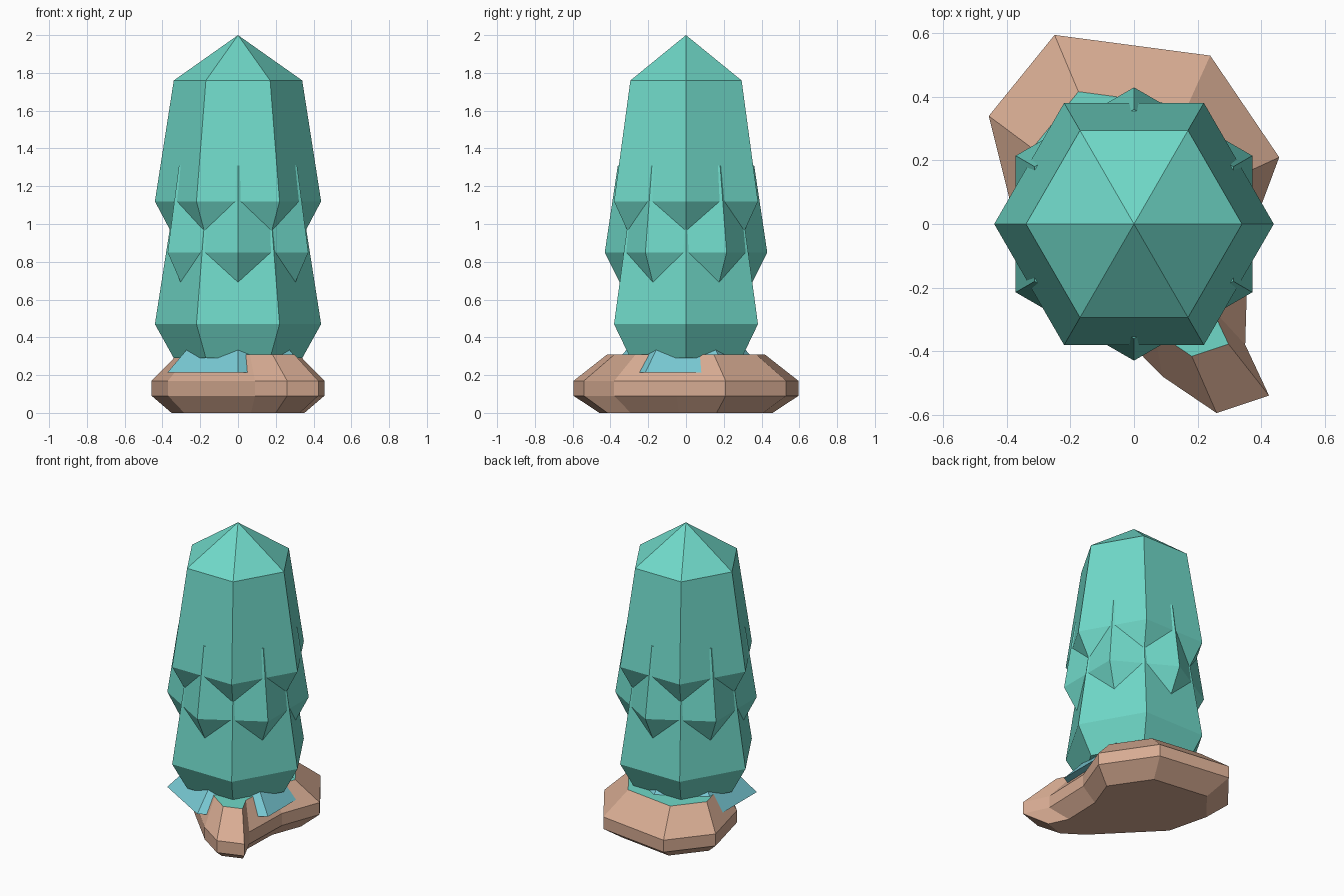
import bpy, math

if "Cube" in bpy.data.objects:
    bpy.data.objects.remove(bpy.data.objects["Cube"])


def material(name, rgb):
    m = bpy.data.materials.new(name)
    m.diffuse_color = (*rgb, 1)
    m.use_nodes = True
    m.node_tree.nodes["Principled BSDF"].inputs["Base Color"].default_value = m.diffuse_color
    return m


TEAL = material("teal crystal", (0.16, 0.69, 0.58))
BLUE = material("pale blue crystal", (0.19, 0.59, 0.66))
CLAY = material("clay stone", (0.68, 0.41, 0.29))


def loft(name, rings, mats, tip=None):
    """Skin equal-length rings of points, capping the ends or closing to a tip."""
    n = len(rings[0])
    verts = [p for ring in rings for p in ring]
    faces = [list(range(n))[::-1]]
    for k in range(len(rings) - 1):
        for i in range(n):
            j = (i + 1) % n
            faces.append([k * n + i, k * n + j, (k + 1) * n + j, (k + 1) * n + i])
    last = (len(rings) - 1) * n
    if tip:
        verts.append(tip)
        faces += [[last + i, last + (i + 1) % n, last + n] for i in range(n)]
    else:
        faces.append([last + i for i in range(n)])
    mesh = bpy.data.meshes.new(name)
    mesh.from_pydata(verts, [], faces)
    for m in mats:
        mesh.materials.append(m)
    mesh.update()
    obj = bpy.data.objects.new(name, mesh)
    bpy.context.collection.objects.link(obj)
    return obj


def hex_ring(radius, z, turn):
    return [(radius * math.cos(math.radians(60 * i + turn)),
             radius * math.sin(math.radians(60 * i + turn)), z) for i in range(6)]


def hex_tier(name, profile, turn, mat, tip=None):
    return loft(name, [hex_ring(r, z, turn) for r, z in profile], [mat], tip)


# Stacked crystal tiers, every other one turned by 30 degrees
hex_tier("upper_crystal", [(0.345, 0.94), (0.44, 1.12), (0.34, 1.76)], 0, TEAL, (0, 0, 2))
hex_tier("middle_crystal", [(0.33, 0.65), (0.43, 0.85), (0.361, 1.31)], 30, TEAL)
hex_tier("lower_crystal", [(0.34, 0.29), (0.44, 0.47), (0.36, 0.98)], 0, TEAL)

# Flared collar under the crystal
hex_tier("collar", [(0.43, 0.215), (0.25, 0.40)], 30, BLUE)

# Irregular stone foot with a teal top face
outline = [(0.26, -0.595), (0.425, -0.54), (0.35, -0.38), (0.36, -0.05), (0.457, 0.21),
           (0.24, 0.53), (-0.25, 0.595), (-0.457, 0.34), (-0.37, -0.01), (0.09, -0.48)]
levels = [(0.77, 0), (1, 0.09), (1, 0.17), (0.7, 0.31)]
foot = loft("stone_foot", [[(x * s, y * s, z) for x, y in outline] for s, z in levels],
            [CLAY, TEAL])
for face in foot.data.polygons:
    if face.normal.z > 0.99:
        face.material_index = 1
